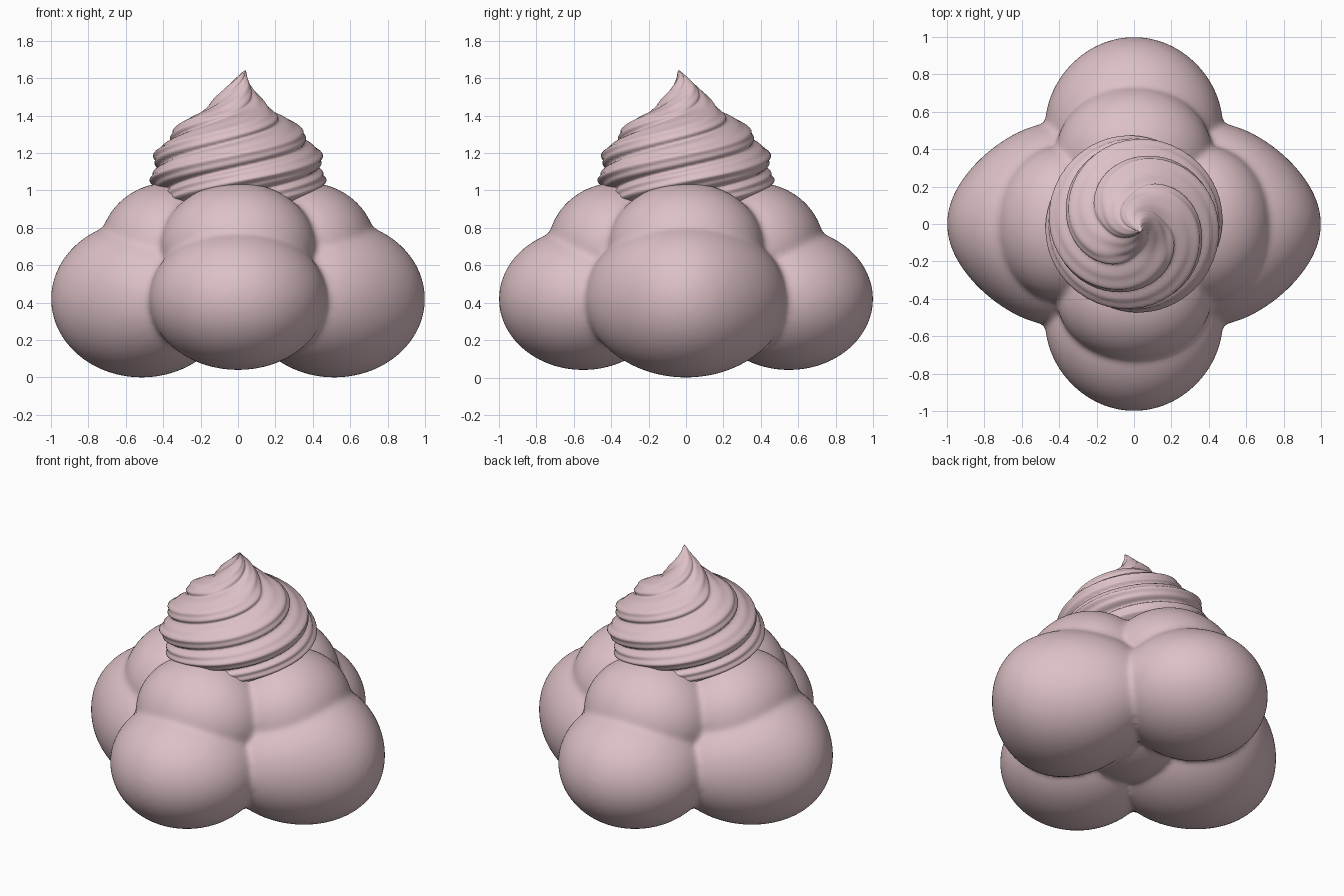
import bpy, bmesh, math
from mathutils import Vector, Matrix

if "Cube" in bpy.data.objects:
    bpy.data.objects.remove(bpy.data.objects["Cube"])

pink = bpy.data.materials.new("soft pink")
pink.diffuse_color = (0.72, 0.53, 0.56, 1)
pink.use_nodes = True
pink.node_tree.nodes["Principled BSDF"].inputs["Base Color"].default_value = pink.diffuse_color


def finish(bm, name):
    mesh = bpy.data.meshes.new(name)
    bm.to_mesh(mesh)
    bm.free()
    mesh.materials.append(pink)
    for p in mesh.polygons:
        p.use_smooth = True
    ob = bpy.data.objects.new(name, mesh)
    bpy.context.collection.objects.link(ob)
    return ob


def lobe(bm, angle, dist, z, radii, taper=0.0):
    """Ellipsoid pushed outwards along an angle, narrowing towards its outer end."""
    made = bmesh.ops.create_uvsphere(bm, u_segments=64, v_segments=40, radius=1)
    rot = Matrix.Rotation(angle, 3, 'Z')
    for v in made['verts']:
        a, b, c = v.co
        b *= 1 - taper * a
        v.co = rot @ Vector((dist + a * radii[0], b * radii[1], z + c * radii[2]))


# Body: lower and upper lobes on four sides, fused by a remesh
bm = bmesh.new()
for k in range(4):
    ang = k * math.pi / 2
    if k % 2 == 0:
        lobe(bm, ang, 0.515, 0.42, (0.485, 0.53, 0.42), 0.24)
    else:
        lobe(bm, ang, 0.55, 0.42, (0.45, 0.475, 0.38), 0.06)
    lobe(bm, ang, 0.37, 0.69, (0.37, 0.42, 0.352))
lobe(bm, 0, 0, 0.55, (0.5, 0.5, 0.42))
body = finish(bm, "lobed_body")
rm = body.modifiers.new("fuse", 'REMESH')
rm.mode = 'VOXEL'
rm.voxel_size = 0.016
rm.use_smooth_shade = True
sm = body.modifiers.new("soften", 'SMOOTH')
sm.factor = 0.5
sm.iterations = 10

# Swirl: turned profile with twisted ridges and a bent tip
profile = [(0.30, 0.86), (0.39, 0.93), (0.44, 1.02), (0.455, 1.10), (0.425, 1.21),
           (0.35, 1.31), (0.265, 1.385), (0.175, 1.44), (0.115, 1.50),
           (0.07, 1.555), (0.032, 1.60), (0.012, 1.63), (0.002, 1.642)]


def sample(t):
    """Smooth curve through the profile points."""
    i = min(int(t), len(profile) - 2)
    f = t - i
    p = [Vector(profile[max(0, min(len(profile) - 1, i + d))]) for d in (-1, 0, 1, 2)]
    return 0.5 * (2 * p[1] + (p[2] - p[0]) * f
                  + (2 * p[0] - 5 * p[1] + 4 * p[2] - p[3]) * f * f
                  + (3 * p[1] - p[0] - 3 * p[2] + p[3]) * f ** 3)


ARMS, SEG, STEPS = 4, 144, 110
bm = bmesh.new()
rings = []
for j in range(STEPS + 1):
    r, z = sample(j / STEPS * (len(profile) - 1))
    h = (z - 0.9) / 0.74
    twist = 2 * math.pi * 1.25 * h
    lean = max(0, (z - 1.5) / 0.14) ** 2 * 0.038
    ring = []
    for i in range(SEG):
        a = 2 * math.pi * i / SEG
        wave = abs(math.cos(ARMS / 2 * (a - twist)))      # round ridge, sharp groove
        fine = 0.015 * math.cos(3 * ARMS * (a - twist))
        depth = 0.11 + 0.14 * max(0, h - 0.3)
        rr = r * (1.035 - depth * (1 - wave) + fine)
        ring.append(bm.verts.new((rr * math.cos(a) + lean, rr * math.sin(a) - lean, z)))
    rings.append(ring)
for lo, hi in zip(rings, rings[1:]):
    for i in range(SEG):
        n = (i + 1) % SEG
        bm.faces.new((lo[i], lo[n], hi[n], hi[i]))
bm.faces.new(rings[-1])
bm.faces.new(rings[0][::-1])
finish(bm, "cream_swirl")
